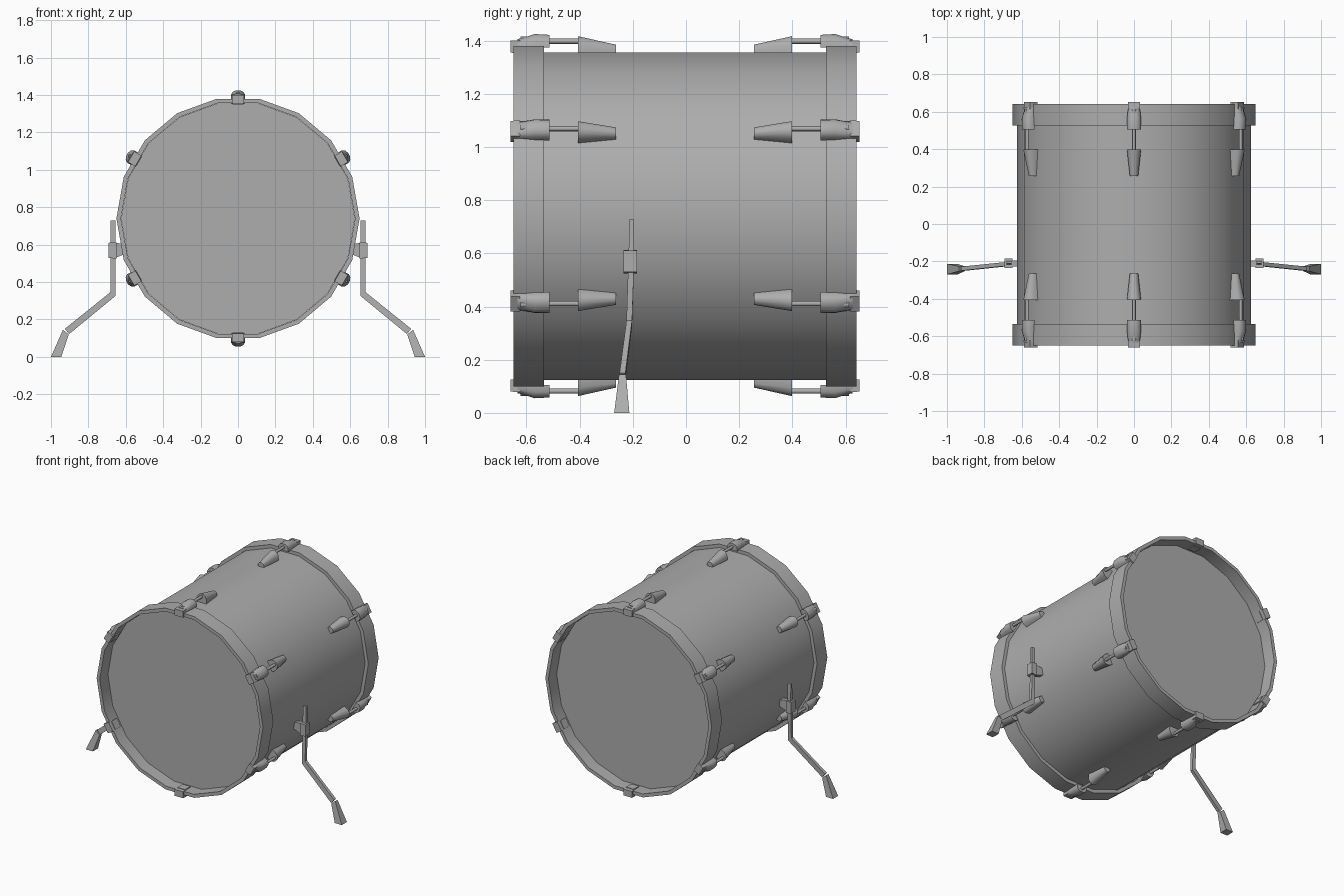
import bpy, bmesh, math
from mathutils import Vector

if "Cube" in bpy.data.objects:
    bpy.data.objects.remove(bpy.data.objects["Cube"])

ZC = 0.74      # drum axis height
YC = -0.004    # middle of the drum along its axis
SIDES = 18

GREY = bpy.data.materials.new("dark_grey")
GREY.diffuse_color = (0.42, 0.42, 0.42, 1)
GREY.use_nodes = True
GREY.node_tree.nodes["Principled BSDF"].inputs["Base Color"].default_value = GREY.diffuse_color


def finish(name, bm, smooth=None):
    bmesh.ops.recalc_face_normals(bm, faces=bm.faces)
    me = bpy.data.meshes.new(name)
    bm.to_mesh(me)
    bm.free()
    me.materials.append(GREY)
    ob = bpy.data.objects.new(name, me)
    bpy.context.collection.objects.link(ob)
    if smooth:
        bpy.ops.object.select_all(action='DESELECT')
        ob.select_set(True)
        bpy.context.view_layer.objects.active = ob
        bpy.ops.object.shade_smooth_by_angle(angle=math.radians(smooth))
    return ob


def loft(bm, rings, closed=False):
    """Skin equal-sized rings of points; open lofts get end caps."""
    vs = [[bm.verts.new(p) for p in r] for r in rings]
    n = len(vs[0])
    pairs = list(zip(vs, vs[1:])) + ([(vs[-1], vs[0])] if closed else [])
    for a, b in pairs:
        for i in range(n):
            j = (i + 1) % n
            bm.faces.new((a[i], a[j], b[j], b[i]))
    if not closed:
        bm.faces.new(vs[0])
        bm.faces.new(vs[-1])


def circle(r, y):
    return [Vector((r * math.cos(k * math.tau / SIDES), y,
                    ZC + r * math.sin(k * math.tau / SIDES))) for k in range(SIDES)]


def arch(w, r0, r1):
    """Round-topped cross-section: half width, base radius, top radius."""
    h = r1 - r0
    return [(-w, r0), (-w, r0 + h * .55), (-w * .72, r0 + h * .85), (-w * .3, r1),
            (w * .3, r1), (w * .72, r0 + h * .85), (w, r0 + h * .55), (w, r0)]


def box(w, r0, r1):
    return [(-w, r0), (-w, r1), (w, r1), (w, r0)]


def rod(r, rc):
    return [(r * math.cos(k * math.tau / 8), rc + r * math.sin(k * math.tau / 8)) for k in range(8)]


def radial(bm, sections, angle, side):
    """Loft (distance along axis, section) pairs, placed at an angle around the drum."""
    ca, sa = math.cos(angle), math.sin(angle)
    loft(bm, [[Vector((r * ca - t * sa, YC + side * d, ZC + r * sa + t * ca))
               for t, r in sec] for d, sec in sections])


# shell with the two drum heads closing its ends
bm = bmesh.new()
loft(bm, [circle(0.625, YC - 0.555), circle(0.625, YC + 0.555)])
finish("shell_and_heads", bm, 35)

# parts at each end of the drum
for end, side in (("front", -1), ("back", 1)):
    bm = bmesh.new()
    loft(bm, [circle(r, YC + side * d) for r, d in
              ((0.65, 0.53), (0.65, 0.645), (0.626, 0.645), (0.626, 0.53))], closed=True)
    finish(end + "_hoop", bm, 35)

    lugs, rods, claws = bmesh.new(), bmesh.new(), bmesh.new()
    for k in range(6):
        a = math.radians(30 + 60 * k)
        # tapered lug on the shell
        radial(lugs, [(0.26, arch(.022, .61, .645)), (0.403, arch(.038, .61, .677))], a, side)
        # tension rod and its head
        radial(rods, [(0.39, rod(.01, .658)), (0.53, rod(.01, .658))], a, side)
        radial(rods, [(0.56, rod(.012, .664)), (0.618, rod(.012, .664))], a, side)
        # claw body over the hoop
        radial(claws, [(0.51, arch(.038, .635, .682)), (0.565, arch(.038, .635, .685)),
                       (0.61, arch(.033, .635, .67)), (0.63, arch(.033, .635, .666))], a, side)
        # hook around the hoop rim
        radial(claws, [(0.62, box(.033, .613, .662)), (0.656, box(.033, .615, .66))], a, side)
        radial(claws, [(0.57, box(.03, .61, .62)), (0.63, box(.03, .61, .62))], a, side)
    finish(end + "_lugs", lugs, 50)
    finish(end + "_tension_rods", rods, 50)
    finish(end + "_claws", claws, 50)


def rect(x0, x1, y0, y1, z0, z1):
    """Four-point ring: inner edge at x0, z0 and outer edge at x1, z1."""
    return [Vector(p) for p in ((x0, y0, z0), (x1, y0, z1), (x1, y1, z1), (x0, y1, z0))]


def side_part(name, m, *solids, smooth=None):
    """Build lofted solids of rect rings, mirrored in x when m is -1."""
    bm = bmesh.new()
    for rings in solids:
        loft(bm, [[Vector((p.x * m, p.y, p.z)) for p in rect(*r)] for r in rings])
    finish(name, bm, smooth)


for label, m in (("right", 1), ("left", -1)):
    # bent leg bar
    side_part(label + "_leg", m,
              [(.656, .681, -.212, -.197, .73, .73), (.656, .681, -.217, -.195, .57, .57),
               (.656, .681, -.224, -.203, .325, .347), (.903, .926, -.25, -.228, .122, .15)])
    # flared rubber foot
    side_part(label + "_foot", m,
              [(.945, 1.0, -.27, -.213, 0, 0), (.905, .936, -.252, -.226, .12, .145)])
    # bracket clamp with its base plate on the shell
    side_part(label + "_bracket", m,
              [(.65, .692, -.235, -.185, .525, .53), (.65, .692, -.235, -.185, .612, .61)],
              [(.59, .655, -.226, -.194, .555, .53), (.59, .655, -.226, -.194, .60, .61)])
